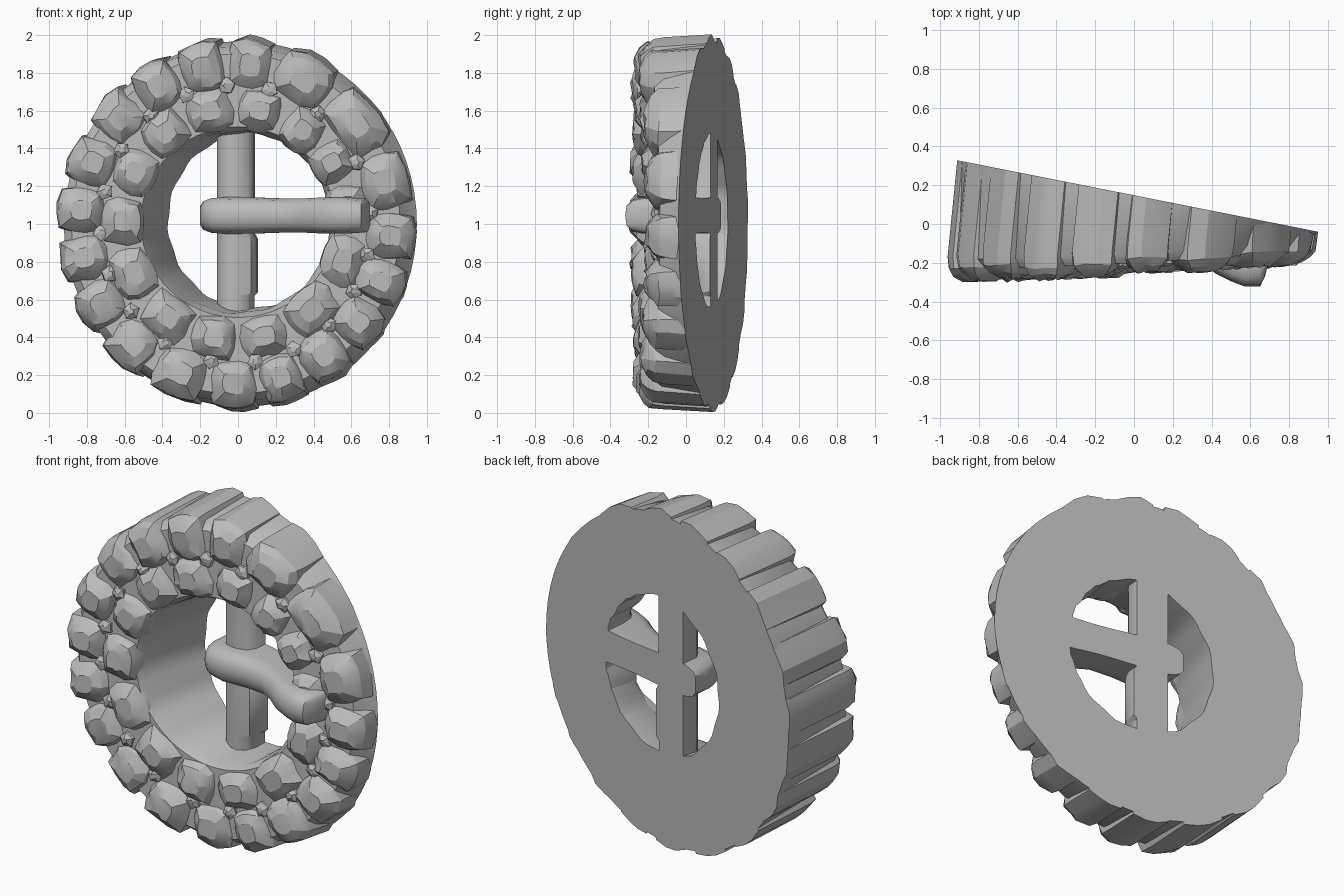
import bpy, bmesh, math, random

random.seed(4)
cube = bpy.data.objects.get("Cube")
if cube:
    bpy.data.objects.remove(cube, do_unlink=True)

grey = bpy.data.materials.new("plain_grey")
grey.use_nodes = True
grey.diffuse_color = (0.5, 0.5, 0.5, 1)
bsdf = grey.node_tree.nodes["Principled BSDF"]
bsdf.inputs["Base Color"].default_value = (0.5, 0.5, 0.5, 1)
bsdf.inputs["Roughness"].default_value = 0.6

CX, CZ = -0.012, 1.0   # ring centre at the front
SX = 0.97              # ring is slightly narrower than tall
LEAN = 0.1             # sideways drift of the side walls towards the back


def back_y(x):
    """Slanted flat back."""
    return 0.148 - 0.198 * x


def front_y(x):
    """Gently curved front level of the stones."""
    return -0.26 + 0.055 * x + 0.02 * x * x


def to_back(x, y, z):
    """Slide a point along the wall direction onto the back plane."""
    t = (back_y(x) - y) / (1 + 0.198 * LEAN)
    return (x + LEAN * t, y + t, z)


def loft(bm, rings, loop=False):
    """Skin a list of closed rings of equal length."""
    vs = [[bm.verts.new(p) for p in r] for r in rings]
    n = len(vs[0])
    pairs = list(zip(vs, vs[1:]))
    if loop:
        pairs.append((vs[-1], vs[0]))
    for a, b in pairs:
        for i in range(n):
            j = (i + 1) % n
            bm.faces.new((a[i], a[j], b[j], b[i]))
    if not loop:
        bm.faces.new(vs[0])
        bm.faces.new(vs[-1])


def finish(bm, name, angle):
    bmesh.ops.recalc_face_normals(bm, faces=bm.faces)
    me = bpy.data.meshes.new(name)
    bm.to_mesh(me)
    bm.free()
    me.materials.append(grey)
    ob = bpy.data.objects.new(name, me)
    bpy.context.collection.objects.link(ob)
    bpy.ops.object.select_all(action='DESELECT')
    ob.select_set(True)
    bpy.context.view_layer.objects.active = ob
    bpy.ops.object.shade_smooth_by_angle(angle=math.radians(angle))


def ellipse(cx, cz, rx, rz, y_of_x, n=72, wave=0.0):
    pts = []
    for i in range(n):
        a = 2 * math.pi * i / n
        k = 1 + wave * math.sin(14 * a)
        x = cx + rx * k * math.cos(a)
        pts.append((x, y_of_x(x), cz + rz * k * math.sin(a)))
    return pts


def polar(rad, ang):
    return CX + SX * rad * math.cos(ang), CZ + rad * math.sin(ang)


# Ring body: annulus with a tapering hole
bm = bmesh.new()
base = lambda x: front_y(x) + 0.06
shoulder = lambda x: front_y(x) + 0.11
loft(bm, [ellipse(0.022, CZ, 0.925, 0.968, back_y),
          ellipse(CX, CZ, 0.91, 0.94, shoulder),
          ellipse(CX, CZ, 0.87, 0.90, base),
          ellipse(0.0, 1.01, 0.515, 0.505, base),
          ellipse(0.0, 1.01, 0.49, 0.48, shoulder, wave=0.01),
          ellipse(0.065, 1.015, 0.435, 0.462, back_y, wave=0.012)], loop=True)
finish(bm, "ring_body", 40)


def stone(bm, ang, rad, hr, ht):
    """Chipped, roughly square stone standing on the back plane."""
    n = 12
    shape = []
    for i in range(n):
        a = 2 * math.pi * (i + 0.5) / n
        c, s = math.cos(a), math.sin(a)
        k = random.uniform(0.95, 1.04) / (abs(c) ** 4 + abs(s) ** 4) ** 0.25
        shape.append((hr * k * c, ht * k * s))
    lift = random.uniform(-0.01, 0.014)
    ca, sa = math.cos(ang), math.sin(ang)
    rings = []
    for depth, scale in ((0.13, 1.0), (0.065, 0.95), (0.03, 0.76), (0.0, 0.42)):
        ring = []
        for u, v in shape:
            k = scale * random.uniform(0.96, 1.03)
            r, t = rad + u * k, v * k
            x = CX + SX * (r * ca - t * sa)
            wob = lift + random.uniform(-0.01, 0.01)
            ring.append((x, front_y(x) + depth + wob, CZ + r * sa + t * ca))
        rings.append(ring)
    # widen slightly where the wall meets the back
    rear = [to_back(x, y, CZ + (z - CZ) * 1.015) for x, y, z in rings[0]]
    loft(bm, [rear] + rings)


# Two rows of unevenly spaced stones: angles in degrees
OUTER = (14, 39, 66, 85, 103, 120, 138, 158, 175, 192, 210, 228, 249,
         270, 287, 304, 323, 339, 355)
INNER = (10, 32, 53, 77, 104, 128, 154, 178, 204, 235, 258, 284, 312, 342)
for name, angles, rad, hr in (("outer_stones", OUTER, 0.845, 0.137),
                              ("inner_stones", INNER, 0.615, 0.122)):
    bm = bmesh.new()
    for i, a in enumerate(angles):
        before = (a - angles[i - 1]) % 360
        after = (angles[(i + 1) % len(angles)] - a) % 360
        mid = math.radians(a + (after - before) / 4)
        half = math.radians(before + after) / 4 * rad
        stone(bm, mid, rad, hr, half * 0.98)
    finish(bm, name, 22)

# Small angular claws in the gaps between the two rows
bm = bmesh.new()
for i, a in enumerate(OUTER):
    after = (OUTER[(i + 1) % len(OUTER)] - a) % 360
    cx, cz = polar(0.735, math.radians(a + after / 2))
    rings = []
    for depth, size in ((0.12, 0.055), (0.045, 0.045), (0.03, 0.016)):
        spin = random.uniform(0, 1)
        rings.append([(cx + size * math.cos(spin + k * math.tau / 5),
                       front_y(cx) + depth + random.uniform(-0.006, 0.006),
                       cz + size * math.sin(spin + k * math.tau / 5))
                      for k in range(5)])
    loft(bm, rings)
finish(bm, "claws", 10)

# Upright bar across the hole, rounded at the front
bm = bmesh.new()
rings = []
for z, w in ((0.48, 0.08), (0.62, 0.08), (0.64, 0.1), (0.92, 0.1),
             (0.95, 0.082), (1.54, 0.082)):
    front = [(-0.11, 0.055), (-0.085, 0.01), (-0.04, -0.008),
             (0.0, -0.008), (w - 0.03, 0.01), (w, 0.055)]
    rings.append([to_back(-0.11, 0.055, z)] + [(x, y, z) for x, y in front]
                 + [to_back(w, 0.055, z)])
loft(bm, rings)
finish(bm, "upright_bar", 40)

# Buckle prong: wraps the bar, dips, then climbs over the ring
bm = bmesh.new()
rings = []
ARCH = [(-1, 0.09), (-0.88, 0.04), (-0.55, 0.008), (0, 0),
        (0.55, 0.008), (0.88, 0.04), (1, 0.09)]
PRONG_Z = 1.045
for x, yf, h in ((-0.20, 0.02, 0.05), (-0.185, -0.05, 0.075), (-0.14, -0.09, 0.092),
                 (-0.05, -0.11, 0.098), (0.10, -0.11, 0.095), (0.24, -0.13, 0.09),
                 (0.34, -0.19, 0.09), (0.42, -0.255, 0.094), (0.50, -0.295, 0.096),
                 (0.57, -0.322, 0.096), (0.65, -0.322, 0.09), (0.675, -0.27, 0.088),
                 (0.70, -0.17, 0.085)):
    ring = [(x, yf + d, PRONG_Z + h * u) for u, d in ARCH]
    rings.append([to_back(*ring[0])] + ring + [to_back(*ring[-1])])
loft(bm, rings)
finish(bm, "buckle_prong", 40)
